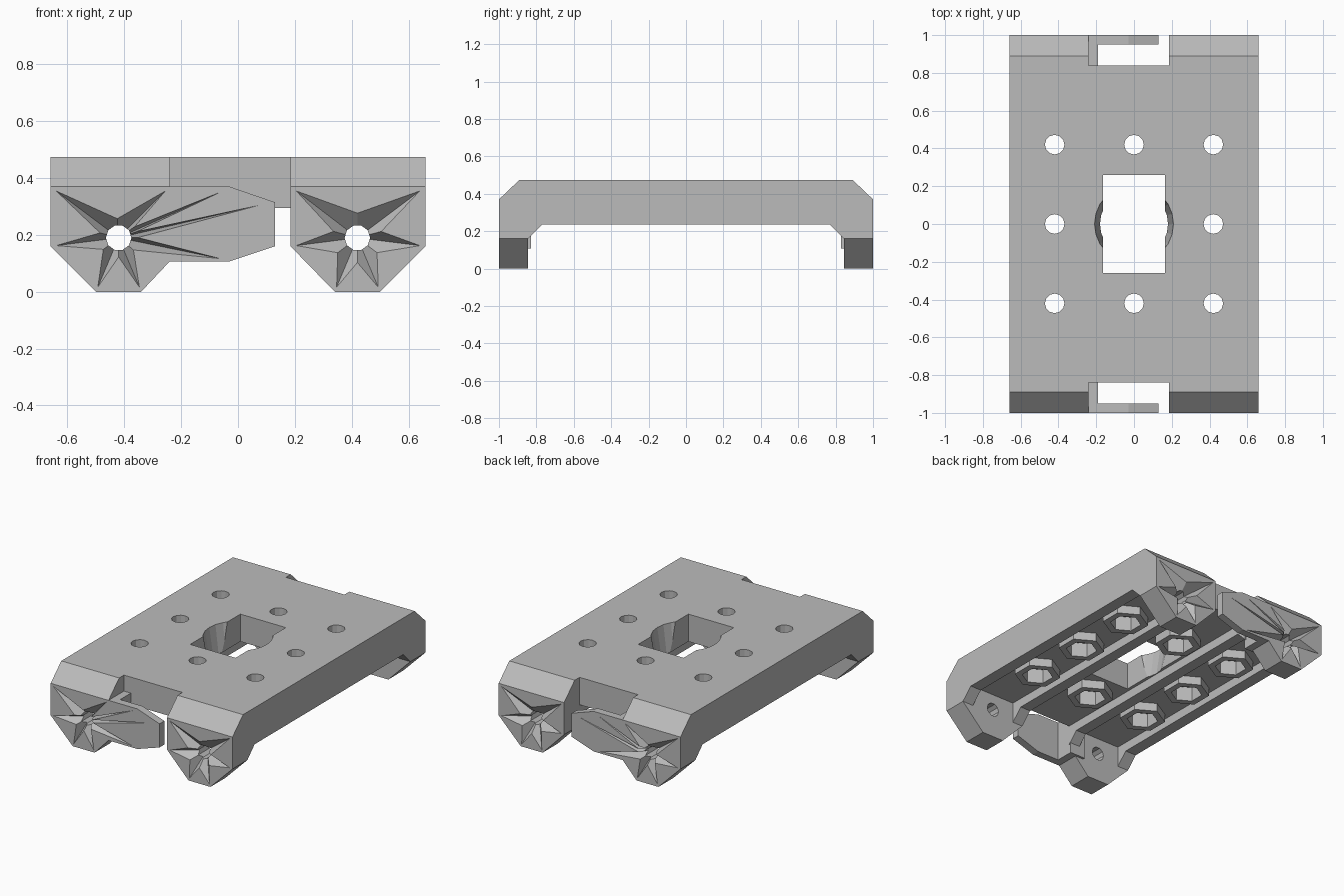
import bpy, bmesh, math
from mathutils import Vector

cube = bpy.data.objects.get("Cube")
if cube:
    bpy.data.objects.remove(cube, do_unlink=True)

grey = bpy.data.materials.new("plain_grey")
grey.use_nodes = True
colour = (0.5, 0.5, 0.5, 1)
grey.diffuse_color = colour
grey.node_tree.nodes["Principled BSDF"].inputs["Base Color"].default_value = colour


def place(axis, u, v, w):
    """Point from two profile coordinates and a distance along the axis."""
    return {"x": (w, u, v), "y": (u, w, v), "z": (u, v, w)}[axis]


def prism(name, pts, axis, a, b, end_scale=1.0, centre=(0, 0)):
    """Extrude a profile from a to b, optionally tapering about a centre."""
    bm = bmesh.new()
    c = Vector(centre)
    start = [bm.verts.new(place(axis, p[0], p[1], a)) for p in pts]
    if end_scale == 0:
        tip = bm.verts.new(place(axis, c.x, c.y, b))
        for i in range(len(pts)):
            bm.faces.new((start[i - 1], start[i], tip))
    else:
        ends = [c + (Vector(p) - c) * end_scale for p in pts]
        end = [bm.verts.new(place(axis, p.x, p.y, b)) for p in ends]
        for i in range(len(pts)):
            bm.faces.new((start[i - 1], start[i], end[i], end[i - 1]))
        bm.faces.new(end)
    bm.faces.new(start)
    bmesh.ops.recalc_face_normals(bm, faces=bm.faces)
    mesh = bpy.data.meshes.new(name)
    bm.to_mesh(mesh)
    bm.free()
    mesh.materials.append(grey)
    obj = bpy.data.objects.new(name, mesh)
    bpy.context.collection.objects.link(obj)
    return obj


def rect(x0, x1, y0, y1):
    return [(x0, y0), (x1, y0), (x1, y1), (x0, y1)]


def ring(x, y, r, n, turn=0.0):
    return [(x + r * math.cos(turn + math.tau * i / n),
             y + r * math.sin(turn + math.tau * i / n)) for i in range(n)]


def star(centre, tips, inner):
    """Star profile with given tips and inner corners between them."""
    c = Vector(centre)
    tips = sorted(tips, key=lambda p: math.atan2(p[1] - c.y, p[0] - c.x))
    pts = []
    for i, p in enumerate(tips):
        d = Vector(p) - c
        e = Vector(tips[(i + 1) % len(tips)]) - c
        a0 = math.atan2(d.y, d.x)
        mid = a0 + ((math.atan2(e.y, e.x) - a0) % math.tau) / 2
        pts += [c + d * 0.95, c + Vector((math.cos(mid), math.sin(mid))) * inner]
    return pts


def combine(target, tool, operation="DIFFERENCE"):
    mod = target.modifiers.new(tool.name, "BOOLEAN")
    mod.operation, mod.solver, mod.object = operation, "EXACT", tool
    with bpy.context.temp_override(object=target, active_object=target):
        bpy.ops.object.modifier_apply(modifier=mod.name)
    bpy.data.objects.remove(tool, do_unlink=True)


# Main plate with chamfered ends and feet, from its side profile
half = [(1, 0), (1, 0.37), (0.89, 0.475)]
under = [(0.77, 0.235), (0.845, 0.16), (0.845, 0)]
profile = half + [(-y, z) for y, z in reversed(half)]
profile += [(-y, z) for y, z in reversed(under)] + under
body = prism("mounting_plate", profile, "x", -0.66, 0.66)

# Angled foot sides
for wedge in ([(0.68, 0.18), (0.48, -0.02), (0.68, -0.02)],
              [(-0.68, 0.18), (-0.48, -0.02), (-0.68, -0.02)],
              [(0.36, -0.02), (0.185, 0.16), (-0.24, 0.107), (-0.36, -0.02)]):
    combine(body, prism("foot_wedge", wedge, "y", -1.1, 1.1))

# End slots
for s in (-1, 1):
    combine(body, prism("slot", rect(-0.24, 0.185, *sorted((s * 0.84, s * 1.1))),
                        "z", -0.1, 0.6))

# Underside channels leaving ribs and rims
for x0, x1 in ((-0.58, -0.26), (-0.185, 0.185), (0.26, 0.58)):
    combine(body, prism("channel", rect(x0, x1, -0.845, 0.845), "z", -0.1, 0.295))

# Hexagonal bosses with nut pockets and bolt holes
spots = [(x * 0.42, y * 0.42) for x in (-1, 0, 1) for y in (-1, 0, 1) if x or y]
for x, y in spots:
    turn = math.pi / 6
    combine(body, prism("boss", ring(x, y, 0.14, 6, turn), "z", 0.24, 0.32), "UNION")
    combine(body, prism("nut_pocket", ring(x, y, 0.095, 6, turn), "z", 0.1, 0.335))
    combine(body, prism("bolt_hole", ring(x, y, 0.052, 12), "z", 0.1, 0.6))

# Central window with a tapered round relief
combine(body, prism("window", rect(-0.165, 0.165, -0.26, 0.26), "z", 0.1, 0.6))
combine(body, prism("relief", ring(0, 0, 0.165, 24), "z", 0.2, 0.49, 1.28))

# Side hooks, reaching across each end slot
hook = [(-0.3, 0.107), (-0.03, 0.107), (0.13, 0.16), (0.13, 0.315),
        (-0.03, 0.37), (-0.3, 0.37)]
for s in (-1, 1):
    combine(body, prism("hook", hook, "y", s, s * 0.95), "UNION")
    combine(body, prism("hook_root", rect(-0.3, -0.19, 0.107, 0.37), "y",
                        s * 0.97, s * 0.83), "UNION")

# Star-shaped dents and bores in the feet
right_tips = [(0.66, 0.37), (0.185, 0.37), (0.185, 0.16), (0.34, 0), (0.5, 0), (0.66, 0.16)]
left_tips = [(-0.24, 0.37), (-0.03, 0.365), (0.12, 0.315), (-0.03, 0.11),
             (-0.34, 0), (-0.5, 0), (-0.66, 0.16), (-0.66, 0.37)]
for s in (-1, 1):
    for c, tips, inner in (((0.42, 0.19), right_tips, 0.09),
                           ((-0.42, 0.19), left_tips, 0.07)):
        combine(body, prism("dent", star(c, tips, inner), "y",
                            s * 1.003, s * 0.92, 0, c))
        combine(body, prism("bore", ring(*c, 0.045, 10), "y", s * 1.1, s * 0.835))
